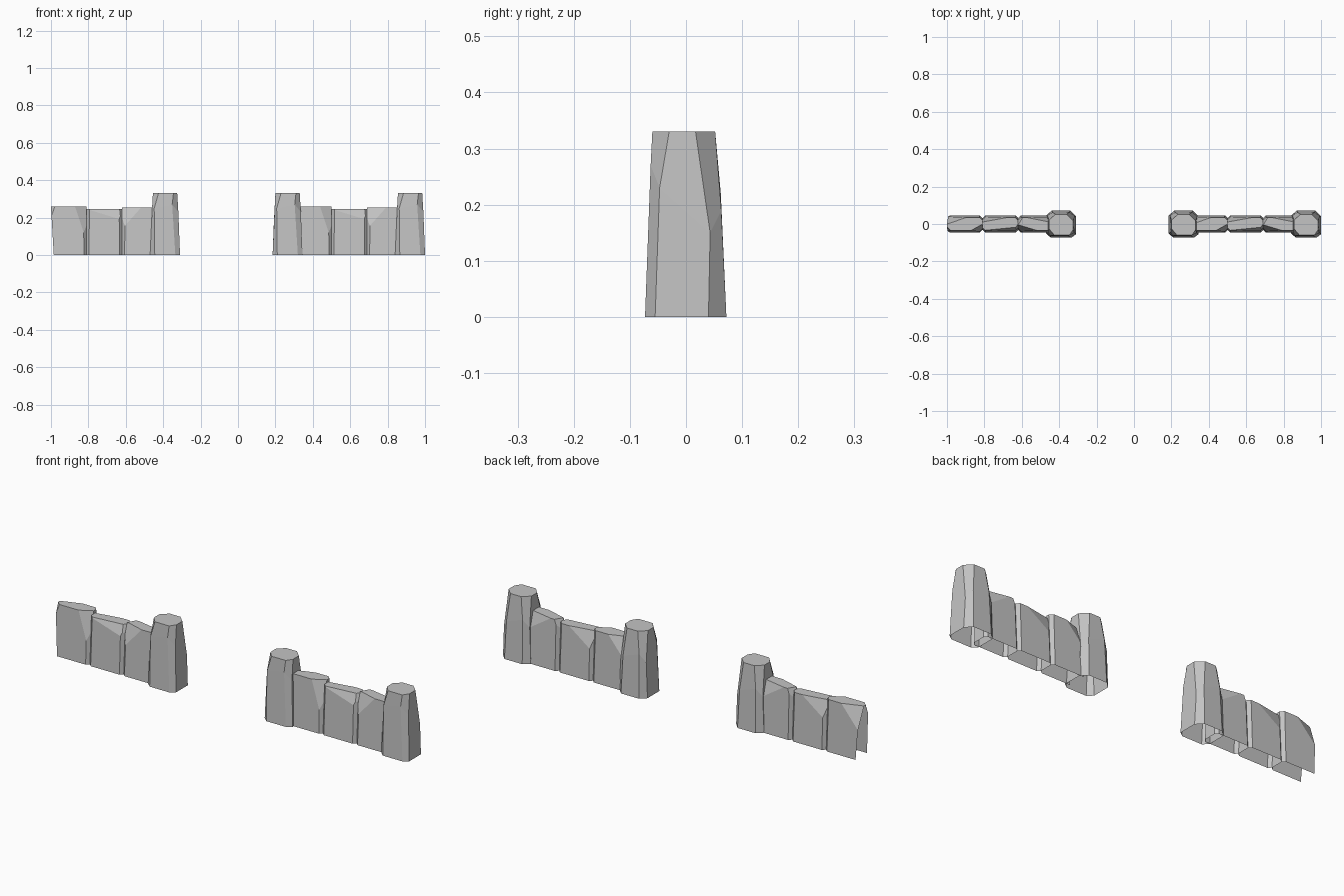
import bpy, bmesh
from mathutils import Vector

old = bpy.data.objects.get("Cube")
if old:
    bpy.data.objects.remove(old, do_unlink=True)

stone = bpy.data.materials.new("stone_grey")
stone.use_nodes = True
stone.diffuse_color = (0.55, 0.55, 0.55, 1)
bsdf = next(n for n in stone.node_tree.nodes if n.type == "BSDF_PRINCIPLED")
bsdf.inputs["Base Color"].default_value = stone.diffuse_color
bsdf.inputs["Roughness"].default_value = 0.9


def finish(bm, name, open_end=False):
    """Open the underside (and the loose end if asked) and store the mesh."""
    bmesh.ops.recalc_face_normals(bm, faces=bm.faces[:])
    bm.normal_update()
    gone = [f for f in bm.faces
            if f.normal.z < -0.9 or (open_end and f.normal.x < -0.9)]
    bmesh.ops.delete(bm, geom=gone, context="FACES")
    mesh = bpy.data.meshes.new(name)
    bm.to_mesh(mesh)
    bm.free()
    mesh.materials.append(stone)
    return mesh


def loft(rings, name):
    """Skin matching rings of points and close both ends."""
    bm = bmesh.new()
    loops = [[bm.verts.new(p) for p in ring] for ring in rings]
    for low, high in zip(loops, loops[1:]):
        for i in range(len(low)):
            j = (i + 1) % len(low)
            bm.faces.new((low[i], low[j], high[j], high[i]))
    bm.faces.new(loops[0])
    bm.faces.new(loops[-1])
    return finish(bm, name)


def cut(bm, point, normal):
    """Slice off everything beyond a plane and cap the slice."""
    res = bmesh.ops.bisect_plane(
        bm, geom=bm.verts[:] + bm.edges[:] + bm.faces[:], dist=1e-5,
        plane_co=Vector(point), plane_no=Vector(normal).normalized(),
        clear_outer=True)
    edges = [e for e in res["geom_cut"]
             if isinstance(e, bmesh.types.BMEdge) and e.is_boundary]
    if edges:
        bmesh.ops.edgenet_fill(bm, edges=edges)


def block(name, start, width, height, lean, facets, open_end=False):
    """Tapered stone with chipped corners."""
    bm = bmesh.new()
    bmesh.ops.create_cube(bm, size=1)
    for v in bm.verts:
        top = v.co.z > 0
        left = v.co.x < 0
        v.co.x = (0 if top else lean) if left else width
        v.co.y *= 0.07 if top else 0.092
        v.co.z = height if top else 0
    # Vertical corner chamfers at the joints
    for side in (-1, 1):
        cut(bm, (width - 0.014, side * 0.046, 0), (1, side, 0.05))
        if not open_end:
            cut(bm, (0.014, side * 0.046, 0), (-1, side, 0.05))
    # Chipped facets
    for point, normal in facets:
        cut(bm, point, normal)
    bmesh.ops.translate(bm, verts=bm.verts[:], vec=(start, 0, 0))
    return finish(bm, name, open_end)


# Pillar: irregular eight-sided stone
base = [(-.055, -.073, 0), (.055, -.073, 0), (.08, -.055, 0), (.08, .04, 0),
        (.05, .072, 0), (-.05, .072, 0), (-.08, .045, 0), (-.08, -.05, 0)]
shoulder = [(-.058, -.063, .25), (.038, -.063, .27), (.071, -.047, .23),
            (.073, .043, .15), (.045, .063, .19), (-.045, .062, .22),
            (-.073, .045, .18), (-.069, -.045, .25)]
crown = [(-.035, -.06, .33), (.045, -.06, .33), (.065, -.03, .33),
         (.065, .017, .33), (.03, .052, .33), (-.03, .052, .33),
         (-.065, .02, .33), (-.065, -.025, .33)]
pillar = loft([base, shoulder, crown], "pillar")

# Three wall stones, measured from the pillar on their right-hand end
stones = [
    block("outer_stone", .045, .19, .26, .015, [
        ((.13, -.034, .26), (1, -1.8, .41)),
        ((.1, .034, .26), (-.35, 1, .35)),
        ((.02, -.034, .26), (-1, -1, .4))], open_end=True),
    block("middle_stone", .235, .19, .245, 0, [
        ((.01, -.036, .24), (.1, -1, .37)),
        ((.14, .036, .245), (-.18, 1, .3)),
        ((.175, -.02, .245), (1, -.8, .4))]),
    block("inner_stone", .425, .19, .255, 0, [
        ((.1, -.034, .255), (-.3, -1, .31)),
        ((.05, .034, .255), (.2, 1, .35)),
        ((.01, .01, .255), (-1, .6, .4))]),
]


def place(name, mesh, x):
    obj = bpy.data.objects.new(name, mesh)
    obj.location.x = x
    bpy.context.collection.objects.link(obj)


# Pillars on both sides of the gateway
for label, x in (("right_gate", -.39), ("left_gate", .265), ("left_end", .92)):
    place(label + "_pillar", pillar, x)

# Identical wall runs on both sides
for label, x in (("right", -1.045), ("left", .265)):
    for mesh in stones:
        place(label + "_" + mesh.name, mesh, x)
